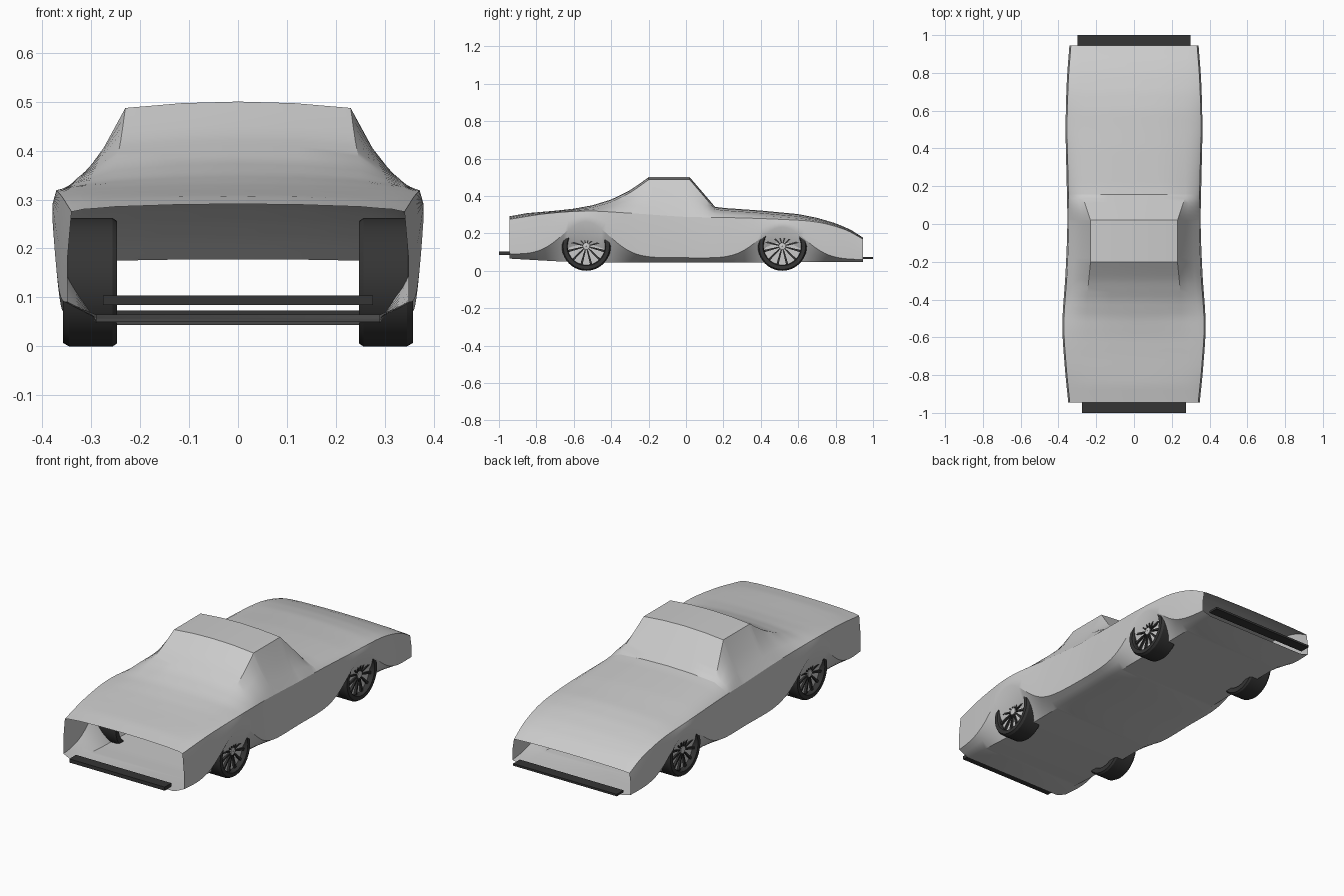
import bpy, bmesh
from math import sin, cos, pi, exp, radians

if "Cube" in bpy.data.objects:
    bpy.data.objects.remove(bpy.data.objects["Cube"])

dark = bpy.data.materials.new("dark_rubber")
dark.diffuse_color = (0.035, 0.035, 0.035, 1)
dark.use_nodes = True
dark.node_tree.nodes["Principled BSDF"].inputs["Base Color"].default_value = dark.diffuse_color


def make(name, bm, mat=None, normals=True):
    if normals:
        bmesh.ops.recalc_face_normals(bm, faces=bm.faces)
    me = bpy.data.meshes.new(name)
    bm.to_mesh(me)
    bm.free()
    ob = bpy.data.objects.new(name, me)
    bpy.context.collection.objects.link(ob)
    if mat:
        me.materials.append(mat)
    bpy.ops.object.select_all(action='DESELECT')
    ob.select_set(True)
    bpy.context.view_layer.objects.active = ob
    bpy.ops.object.shade_smooth_by_angle(angle=radians(28))
    return ob


def lerp(a, b, t):
    return a + (b - a) * t


def curve(pts, y, smooth=False):
    # Value at y along a list of (y, value) knots, linear or with soft tangents
    i = 0
    while i < len(pts) - 2 and y > pts[i + 1][0]:
        i += 1
    (y0, v0), (y1, v1) = pts[i], pts[i + 1]
    t = min(max((y - y0) / (y1 - y0), 0), 1)
    if not smooth:
        return lerp(v0, v1, t)
    h = y1 - y0

    def slope(k):
        a, b = pts[max(k - 1, 0)], pts[min(k + 1, len(pts) - 1)]
        return (b[1] - a[1]) / (b[0] - a[0])
    return ((2*t**3 - 3*t*t + 1) * v0 + (t**3 - 2*t*t + t) * h * slope(i)
            + (3*t*t - 2*t**3) * v1 + (t**3 - t*t) * h * slope(i + 1))


# Body lines along the length
TOP = [(-.945, .291), (-.85, .308), (-.7, .321), (-.6, .332), (-.5, .35), (-.4, .381),
       (-.3, .43), (-.25, .464), (-.2, .5), (.02, .5), (.155, .342), (.2, .336), (.4, .322),
       (.6, .303), (.7, .283), (.8, .254), (.88, .22), (.945, .178)]
WIDTH = [(-.945, .348), (-.75, .367), (-.53, .379), (-.25, .362), (0, .353),
         (.2, .356), (.5, .362), (.75, .356), (.945, .342)]
SHOULDER = [(-.945, .275), (-.75, .305), (-.53, .319), (-.3, .308), (0, .288), (.2, .285),
            (.5, .275), (.7, .26), (.85, .22), (.945, .17)]
ROOF_X = [(-.945, .25), (-.4, .25), (-.2, .23), (.02, .23), (.155, .275), (.945, .25)]
FLOOR = [(-.945, .065), (-.7, .051), (-.45, .044), (.945, .046)]


def section(y):
    top = curve(TOP, y)
    w = curve(WIDTH, y, True)
    sz = curve(SHOULDER, y, True)
    fz = curve(FLOOR, y)
    rx = curve(ROOF_X, y)
    rz = top - min(.013, .35 * (top - sz))
    sill = (fz + .025 + .19 * exp(-((y + .535) / .18) ** 2)
            + .17 * exp(-((y - .515) / .175) ** 2) - .012 * max(0, y))
    sill = min(sill, sz - .03)
    sx = w - .008
    f = max(.2, .52 - 1.5 * (rz - sz))
    half = [(.29, fz), (lerp(.29, w, .55), lerp(fz, sill, .5)), (w, sill),
            (w, lerp(sill, sz, .5)), (sx, sz),
            (lerp(rx, sx, .72), sz + (rz - sz) * f),
            (lerp(rx, sx, .36), sz + (rz - sz) * lerp(f, 1, .43)),
            (rx, rz), (rx * .5, lerp(top, rz, .25))]
    return half + [(0, top)] + [(-x, z) for x, z in reversed(half)]


# Body shell: open-ended loft
N = 84
ys = sorted({round(-.945 + 1.89 * i / N, 4) for i in range(N + 1)} | {-.2, .02, .155})
bm = bmesh.new()
rings = [[bm.verts.new((x, y, z)) for x, z in section(y)] for y in ys]
for a, b in zip(rings, rings[1:]):
    for i in range(len(a)):
        j = (i + 1) % len(a)
        bm.faces.new((a[i], a[j], b[j], b[i]))
make("body_shell", bm)


def box(name, x, y0, y1, z0, z1):
    bm = bmesh.new()
    bmesh.ops.create_cube(bm, size=1)
    for v in bm.verts:
        v.co = (v.co.x * 2 * x, lerp(y0, y1, v.co.y + .5), lerp(z0, z1, v.co.z + .5))
    return make(name, bm, dark)


# Bumper blades
box("front_bumper", .276, -1, -.945, .085, .104)
box("rear_bumper", .3, .945, 1, .062, .073)


def lathe(name, prof, s, y, r, mat=None, n=40):
    # Closed ring profile of (radius, x) spun around the axle
    bm = bmesh.new()
    rr = [[bm.verts.new((s * x, y + q * cos(2*pi*k/n), r + q * sin(2*pi*k/n)))
           for q, x in prof] for k in range(n)]
    for k in range(n):
        a, b = rr[k], rr[(k + 1) % n]
        for i in range(len(prof)):
            j = (i + 1) % len(prof)
            bm.faces.new((a[i], a[j], b[j], b[i]))
    return make(name, bm, mat)


def wheel(name, s, y, r=.131):
    # Tyre
    lathe(name + "_tyre", [(.1, .247), (r - .006, .247), (r, .256), (r, .345),
                           (r - .007, .357), (.104, .357), (.1, .35)], s, y, r, dark)
    # Rim dish
    lathe(name + "_rim", [(.008, .325), (.101, .325), (.101, .33), (.008, .335)], s, y, r)
    # Spokes and hub
    bm = bmesh.new()
    for k in range(12):
        a = 2 * pi * (k + .5) / 12
        vs = []
        for x in (.328, .342):
            for q, h in ((.015, .003), (.1, .006), (.1, -.006), (.015, -.003)):
                vs.append(bm.verts.new((s * x, y + q*cos(a) - h*sin(a), r + q*sin(a) + h*cos(a))))
        bm.faces.new(vs[:4])
        bm.faces.new(vs[4:])
        for i in range(4):
            j = (i + 1) % 4
            bm.faces.new((vs[i], vs[j], vs[j + 4], vs[i + 4]))
    make(name + "_spokes", bm, dark)
    lathe(name + "_hub", [(.001, .325), (.02, .325), (.018, .344), (.001, .346)], s, y, r, None, 20)


for s, side in ((1, "right"), (-1, "left")):
    wheel("front_" + side + "_wheel", s, -.533)
    wheel("rear_" + side + "_wheel", s, .515)
